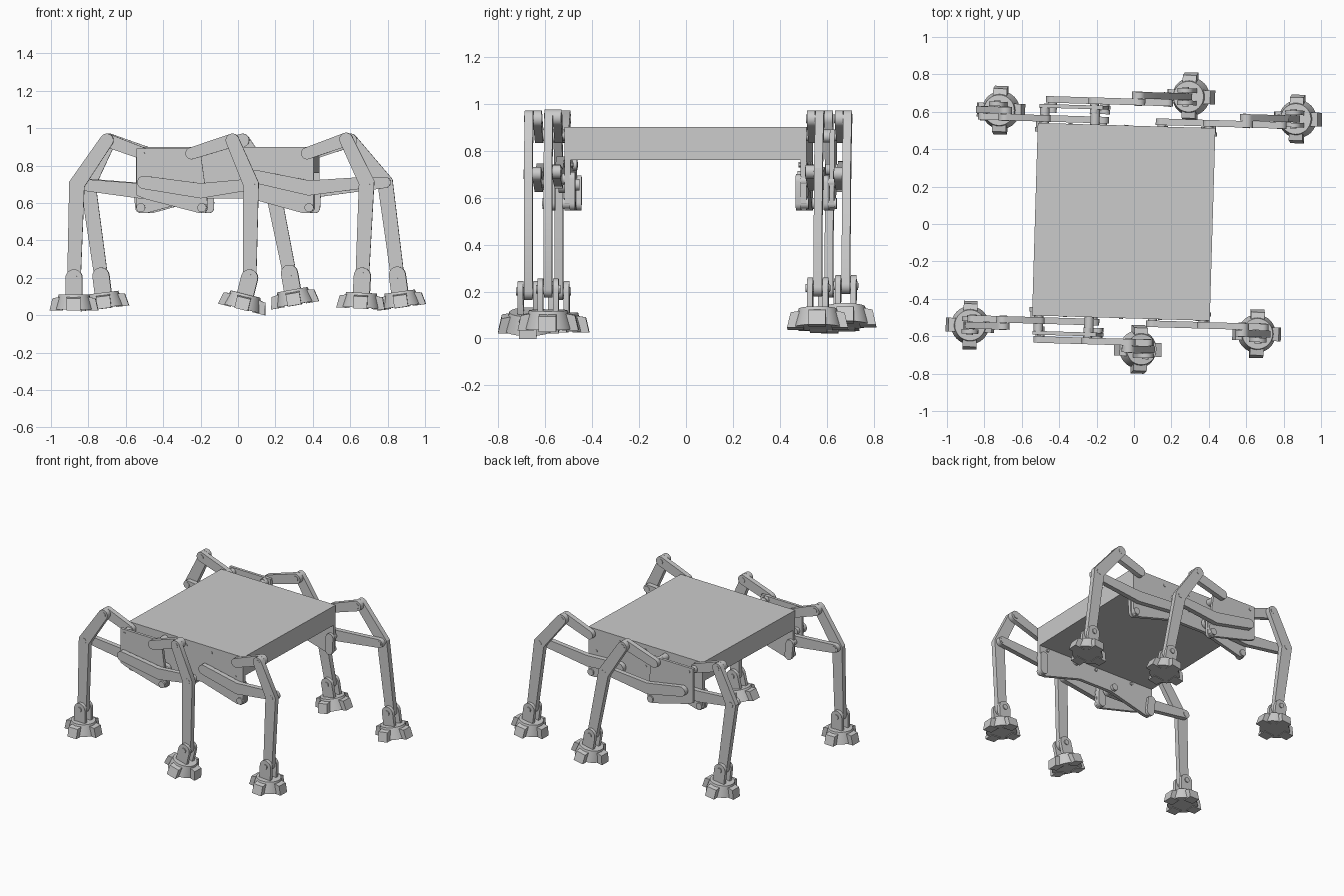
import bpy, bmesh, math
from mathutils import Matrix, Vector

if "Cube" in bpy.data.objects:
    bpy.data.objects.remove(bpy.data.objects["Cube"])

# whole model is turned slightly about z
PLACE = Matrix.Rotation(math.radians(-1.7), 4, 'Z') @ Matrix.Translation((-0.055, 0.01, 0))


def finish(name, bm, local=Matrix()):
    bmesh.ops.recalc_face_normals(bm, faces=bm.faces)
    me = bpy.data.meshes.new(name)
    bm.to_mesh(me)
    bm.free()
    ob = bpy.data.objects.new(name, me)
    bpy.context.collection.objects.link(ob)
    ob.matrix_world = PLACE @ local
    return ob


def add_prism(bm, outline, y0, y1):
    """Extrude an xz outline from y0 to y1."""
    a = [bm.verts.new((x, y0, z)) for x, z in outline]
    b = [bm.verts.new((x, y1, z)) for x, z in outline]
    bm.faces.new(a)
    bm.faces.new(b[::-1])
    n = len(a)
    for i in range(n):
        bm.faces.new((a[i], b[i], b[(i + 1) % n], a[(i + 1) % n]))


def bar_outline(pts, radii, seg=10):
    """Mitred outline round a path, with round ends."""
    p = [Vector(q) for q in pts]
    d = [(p[i + 1] - p[i]).normalized() for i in range(len(p) - 1)]

    def cap(c, direction, r):
        a0 = math.atan2(direction.y, direction.x) - math.pi / 2
        return [(c.x + r * math.cos(a0 + math.pi * k / seg),
                 c.y + r * math.sin(a0 + math.pi * k / seg)) for k in range(seg + 1)]
    left, right = [], []
    for i in range(1, len(p) - 1):
        t = (d[i - 1] + d[i]).normalized()
        n = Vector((-t.y, t.x)) * radii[i] / t.dot(d[i])
        left.append(tuple(p[i] + n))
        right.append(tuple(p[i] - n))
    return right + cap(p[-1], d[-1], radii[-1]) + left[::-1] + cap(p[0], -d[0], radii[0])


def circle(c, r, n=20):
    return [(c[0] + r * math.cos(2 * math.pi * k / n),
             c[1] + r * math.sin(2 * math.pi * k / n)) for k in range(n)]


def prism(name, outline, y0, y1):
    bm = bmesh.new()
    add_prism(bm, outline, y0, y1)
    return finish(name, bm)


def foot(name, ankle, y, tilt):
    bm = bmesh.new()
    # tapered disc
    bmesh.ops.create_cone(bm, cap_ends=True, segments=32, radius1=0.102, radius2=0.082,
                          depth=0.08, matrix=Matrix.Translation((0, 0, -0.13)))
    # four flared lugs
    for k in range(4):
        rot = Matrix.Rotation(k * math.pi / 2, 4, 'Z')
        old = set(bm.verts)
        add_prism(bm, [(0.06, -0.175), (0.13, -0.175), (0.115, -0.11), (0.06, -0.1)], -0.037, 0.037)
        bmesh.ops.transform(bm, matrix=rot, verts=[v for v in bm.verts if v not in old])
    # ankle fork and pin
    for s in (-1, 1):
        add_prism(bm, bar_outline([(0, -0.12), (0, 0)], [0.045, 0.045]), s * 0.021, s * 0.045)
    add_prism(bm, circle((0, 0), 0.018), -0.052, 0.052)
    local = Matrix.Translation((ankle[0], y, ankle[1])) @ Matrix.Rotation(-math.radians(tilt), 4, 'Y')
    finish(name, bm, local)


def leg(name, s, base, ankle, knee, top, pivot, crank, bend, hinge, tilt):
    """One walking linkage; base is the distance of its carrying plate face."""
    inner = (s * (base + 0.008), s * (base + 0.043))
    outer = (s * (base + 0.044), s * (base + 0.08))
    prism(name + "_leg", bar_outline([ankle, knee, top], [0.036, 0.041, 0.036]), *outer)
    prism(name + "_upper_rocker", bar_outline([pivot, top], [0.032, 0.036]), *inner)
    prism(name + "_connecting_rod", bar_outline([crank, bend, knee], [0.035, 0.04, 0.03]), *inner)
    prism(name + "_lower_rocker", bar_outline([hinge, bend], [0.03, 0.03]),
          s * (base - 0.045), s * (base - 0.022))
    # joint pins
    bm = bmesh.new()
    for c in (pivot, crank, bend, hinge):
        add_prism(bm, circle(c, 0.024), s * (base - 0.045), s * (base + 0.04 if c != hinge else base + 0.01))
    for c in (knee, top):
        add_prism(bm, circle(c, 0.02), s * (base + 0.005), s * (base + 0.082))
    finish(name + "_pins", bm)
    foot(name + "_foot", ankle, s * (base + 0.062), tilt)


# body
prism("body", [(-0.475, 0.76), (0.475, 0.76), (0.475, 0.9), (-0.475, 0.9)], -0.49, 0.49)

# side plates, with a short outer plate for each middle leg
PLATE = [(-0.475, 0.9), (0.475, 0.9), (0.475, 0.575), (0.455, 0.545), (0.42, 0.545),
         (0.13, 0.625), (-0.13, 0.625), (-0.42, 0.545), (-0.455, 0.545), (-0.475, 0.575)]
OUTER = [(-0.47, 0.89), (-0.13, 0.89), (-0.09, 0.6), (-0.1, 0.56), (-0.13, 0.545),
         (-0.42, 0.62), (-0.47, 0.64)]
for side, s in (("front", -1), ("back", 1)):
    prism(side + "_side_plate", PLATE, s * 0.49, s * 0.515)
    prism(side + "_outer_plate", OUTER, s * 0.597, s * 0.617)
    bm = bmesh.new()
    for c in ((-0.44, 0.86), (-0.17, 0.86)):
        add_prism(bm, circle(c, 0.025), s * 0.51, s * 0.6)
    finish(side + "_spacers", bm)
    bm = bmesh.new()
    for c in ((0, 0.86), (0.21, 0.86), (0, 0.74), (0.41, 0.74), (-0.3, 0.74)):
        add_prism(bm, circle(c, 0.011, 12), s * 0.48, s * 0.519)
    add_prism(bm, circle((-0.435, 0.86), 0.011, 12), s * 0.6, s * 0.621)
    finish(side + "_plate_screws", bm)

# legs: ankle, knee, top, pivot, crank, bend, hinge, foot tilt
A, B = 0.515, 0.617
leg("front_left", -1, A, (-.805, .2), (-.79, .70), (-.63, .935), (-.44, .865),
    (-.15, .655), (-.46, .665), (-.45, .575), 0)
leg("front_middle", -1, B, (.137, .2), (.145, .70), (.045, .935), (-.175, .865),
    (-.43, .71), (-.125, .665), (-.12, .575), -14)
leg("front_right", -1, A, (.737, .21), (.76, .71), (.65, .94), (.44, .865),
    (.17, .74), (.45, .68), (.45, .575), -3)
leg("back_left", 1, A, (-.695, .21), (-.765, .70), (-.65, .935), (-.44, .865),
    (-.13, .68), (-.46, .665), (-.45, .575), 7)
leg("back_middle", 1, B, (.31, .225), (.215, .70), (.06, .935), (-.175, .865),
    (-.40, .72), (-.12, .665), (-.12, .575), 10)
leg("back_right", 1, A, (.89, .215), (.825, .71), (.64, .935), (.44, .865),
    (.19, .69), (.455, .67), (.45, .575), 8)

bpy.context.view_layer.update()
for ob in bpy.context.scene.objects:
    ob.select_set(True)
    bpy.context.view_layer.objects.active = ob
bpy.ops.object.shade_smooth_by_angle(angle=math.radians(30))
